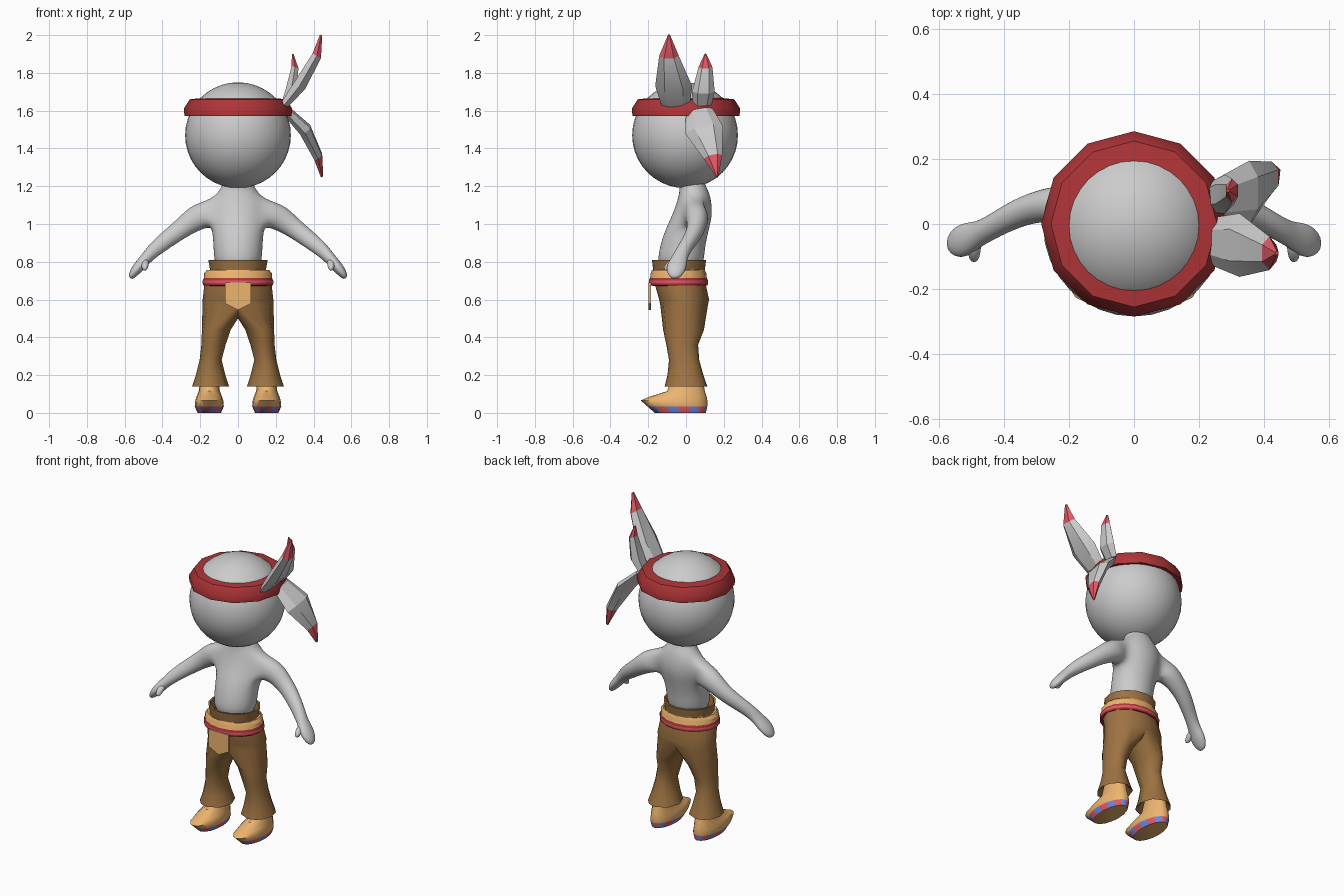
import bpy, bmesh
from math import sin, cos, pi, radians
from mathutils import Vector as V

if "Cube" in bpy.data.objects:
    bpy.data.objects.remove(bpy.data.objects["Cube"])


def material(name, rgb):
    m = bpy.data.materials.new(name)
    m.diffuse_color = (*rgb, 1)
    m.use_nodes = True
    m.node_tree.nodes["Principled BSDF"].inputs["Base Color"].default_value = m.diffuse_color
    return m


BROWN = material("brown", (0.34, 0.17, 0.055))
TAN = material("tan", (0.85, 0.46, 0.16))
DARK_RED = material("dark red", (0.43, 0.035, 0.04))
RED = material("red", (0.75, 0.10, 0.13))
BLUE = material("blue", (0.15, 0.24, 0.75))
GREY = material("grey", (0.8, 0.8, 0.8))


def ring(c, u, v, n=12, angles=None):
    angles = angles or [360 * k / n for k in range(n)]
    return [V(c) + V(u) * cos(radians(a)) + V(v) * sin(radians(a)) for a in angles]


def oval(cx, cy, z, rx, ry, n=12, angles=None):
    return ring((cx, cy, z), (rx, 0, 0), (0, ry, 0), n, angles)


def mirrored(rings):
    return [[V((-p.x, p.y, p.z)) for p in r] for r in rings]


def bridge(bm, a, b, mats=(0,)):
    n = len(a)
    for k in range(n):
        f = bm.faces.new((a[k], a[(k + 1) % n], b[(k + 1) % n], b[k]))
        f.material_index = mats[k % len(mats)]


def loft(bm, rings, bands=None, start=True, end=True):
    grid = [[bm.verts.new(p) for p in r] for r in rings]
    bands = bands or [(0,)] * (len(rings) - 1)
    for a, b, m in zip(grid, grid[1:], bands):
        bridge(bm, a, b, m)
    if start:
        bm.faces.new(grid[0]).material_index = 0
    if end:
        bm.faces.new(grid[-1]).material_index = bands[-1][0]
    return grid


def finish(bm, name, mats=(), angle=35, subsurf=0):
    bmesh.ops.recalc_face_normals(bm, faces=bm.faces)
    me = bpy.data.meshes.new(name)
    bm.to_mesh(me)
    bm.free()
    for m in mats:
        me.materials.append(m)
    me.shade_smooth()
    me.set_sharp_from_angle(angle=radians(angle))
    ob = bpy.data.objects.new(name, me)
    bpy.context.collection.objects.link(ob)
    if subsurf:
        mod = ob.modifiers.new("smooth", 'SUBSURF')
        mod.levels = mod.render_levels = subsurf
    return ob


def column(j, s):
    # ring column counted from the +x side, or its mirror image on the -x side
    return j % 12 if s > 0 else (6 - j) % 12


# head
bpy.ops.mesh.primitive_uv_sphere_add(segments=32, ring_count=20, radius=0.28,
                                     location=(0, -0.005, 1.47))
bpy.context.object.name = "head"
bpy.context.object.data.shade_smooth()

# torso with neck, opened at the shoulders for the arms
bm = bmesh.new()
TORSO = [(-.03, .74, .128, .128), (-.025, .86, .134, .126), (.005, .97, .14, .12),
         (.035, 1.05, .15, .11), (.045, 1.13, .145, .092), (.042, 1.18, .10, .078),
         (.032, 1.21, .083, .07), (.02, 1.27, .083, .072)]
grid = loft(bm, [oval(0, cy, z, rx, ry) for cy, z, rx, ry in TORSO])
for s in (1, -1):
    hub = grid[3][column(0, s)]
    bmesh.ops.delete(bm, geom=list(hub.link_faces), context='FACES_ONLY')
    bm.verts.remove(hub)

# arms, hands and thumbs
ARM = [(.20, .06, 1.045, .07, .082), (.28, .06, .99, .054, .06), (.36, .035, .93, .05, .052),
       (.44, -.01, .868, .043, .044), (.485, -.035, .82, .046, .034),
       (.52, -.05, .78, .06, .034), (.553, -.055, .742, .05, .028), (.573, -.06, .713, .022, .014)]
arm = [ring((x, y, z), (0, ry, 0), (.65 * rv, 0, .75 * rv), angles=range(225, 585, 45))
       for x, y, z, ry, rv in ARM]
thumb = [ring((x, y, z), (r, 0, 0), (0, -.7 * r, .7 * r), 6)
         for x, y, z, r in [(.49, -.05, .81, .025), (.493, -.09, .782, .024), (.493, -.115, .755, .014)]]
SHOULDER = [(2, -1), (2, 0), (2, 1), (3, 1), (4, 1), (4, 0), (4, -1), (3, -1)]
for s in (1, -1):
    tube = loft(bm, arm if s > 0 else mirrored(arm), start=False)
    bridge(bm, [grid[i][column(j, s)] for i, j in SHOULDER], tube[0])
    loft(bm, thumb if s > 0 else mirrored(thumb))
finish(bm, "body", angle=180, subsurf=2)

# trousers: hips that split into two flared legs with turned-in hems
bm = bmesh.new()
HIPS = [(-.035, .77, .145, .135), (-.03, .68, .178, .135), (-.01, .60, .187, .132), (-.01, .57, .188, .126)]
hips = loft(bm, [oval(0, cy, z, rx, ry) for cy, z, rx, ry in HIPS], start=False, end=False)[-1]
crotch = [bm.verts.new(p) for p in [(0, .07, .52), (0, -.01, .50), (0, -.09, .52)]]
LEG = [(.115, -.013, .44, .076, .108), (.13, -.02, .36, .064, .084), (.145, -.01, .28, .058, .08),
       (.145, -.003, .20, .078, .095), (.145, 0, .14, .098, .113), (.145, 0, .15, .085, .098),
       (.145, 0, .20, .06, .075)]
leg = [oval(*p, angles=[-90, -60, -30, 0, 30, 60, 90, 135, 180, 225]) for p in LEG]
for s in (1, -1):
    tube = loft(bm, leg if s > 0 else mirrored(leg), start=False, end=False)
    bridge(bm, [hips[column(j, s)] for j in range(-3, 4)] + crotch, tube[0])
finish(bm, "trousers", [BROWN], 60)

# waistband
bm = bmesh.new()
WAIST = [(.74, .145, .135), (.81, .157, .143), (.81, .146, .132), (.75, .135, .122)]
loft(bm, [oval(0, -.037, z, rx, ry, 16) for z, rx, ry in WAIST], start=False, end=False)
finish(bm, "waistband", [BROWN])

# belt with red lower stripe
bm = bmesh.new()
BELT = [(.75, .14, .125), (.757, .165, .14), (.738, .18, .148), (.714, .18, .15),
        (.70, .187, .157), (.685, .187, .157), (.675, .183, .153), (.672, .16, .13)]
loft(bm, [oval(0, -.04, z, rx, ry, 16) for z, rx, ry in BELT],
     [(0,), (0,), (0,), (1,), (2,), (1,), (1,)], False, False)
finish(bm, "belt", [TAN, DARK_RED, RED])

# front flap
bm = bmesh.new()
FLAP = [(-.07, .69), (.07, .69), (.07, .58), (0, .545), (-.07, .58)]
loft(bm, [[V((x, y, z)) for x, z in FLAP] for y in (-.198, -.186)])
finish(bm, "front_flap", [TAN])

# shoes with checkered sole edge
SHOE = [(0, .062, -.165, .105), (.035, .077, -.205, .113), (.066, .074, -.24, .113),
        (.085, .068, -.195, .11), (.115, .056, -.10, .10), (.20, .045, -.07, .085)]
shoe = [oval(.152, (f + b) / 2, z, w, (b - f) / 2, 16) for z, w, f, b in SHOE]
for side, rings in (("left", shoe), ("right", mirrored(shoe))):
    bm = bmesh.new()
    loft(bm, rings, [(1, 2)] + [(0,)] * 4)
    finish(bm, side + "_shoe", [TAN, RED, BLUE], 50)

# headband
bm = bmesh.new()
BAND = [(1.58, .25), (1.573, .284), (1.612, .286), (1.66, .256), (1.667, .19)]
loft(bm, [oval(0, 0, z, r, r) for z, r in BAND], start=False, end=False)
finish(bm, "headband", [DARK_RED])

# feathers: (x, y, z, half width, half thickness), last section is the red tip
FEATHERS = {
    "large_feather": ((0, 1, 0), (.85, 0, -.5), [
        (.245, -.055, 1.63, .075, .025), (.325, -.065, 1.73, .098, .04),
        (.417, -.09, 1.89, .052, .03), (.44, -.09, 2.0, .006, .008)]),
    "small_feather": ((0, 1, 0), (.95, 0, -.3), [
        (.245, .085, 1.63, .05, .02), (.28, .092, 1.70, .06, .035),
        (.302, .103, 1.83, .037, .022), (.29, .103, 1.90, .005, .006)]),
    "hanging_feather": ((0, 1, .2), (.85, 0, .5), [
        (.255, .07, 1.60, .07, .025), (.355, .095, 1.50, .1, .036),
        (.425, .143, 1.355, .049, .028), (.445, .165, 1.25, .006, .008)])}
for name, (u, v, sections) in FEATHERS.items():
    bm = bmesh.new()
    loft(bm, [ring((x, y, z), V(u) * w, V(v) * t, 6) for x, y, z, w, t in sections],
         [(0,), (0,), (1,)])
    finish(bm, name, [GREY, RED], 25)
